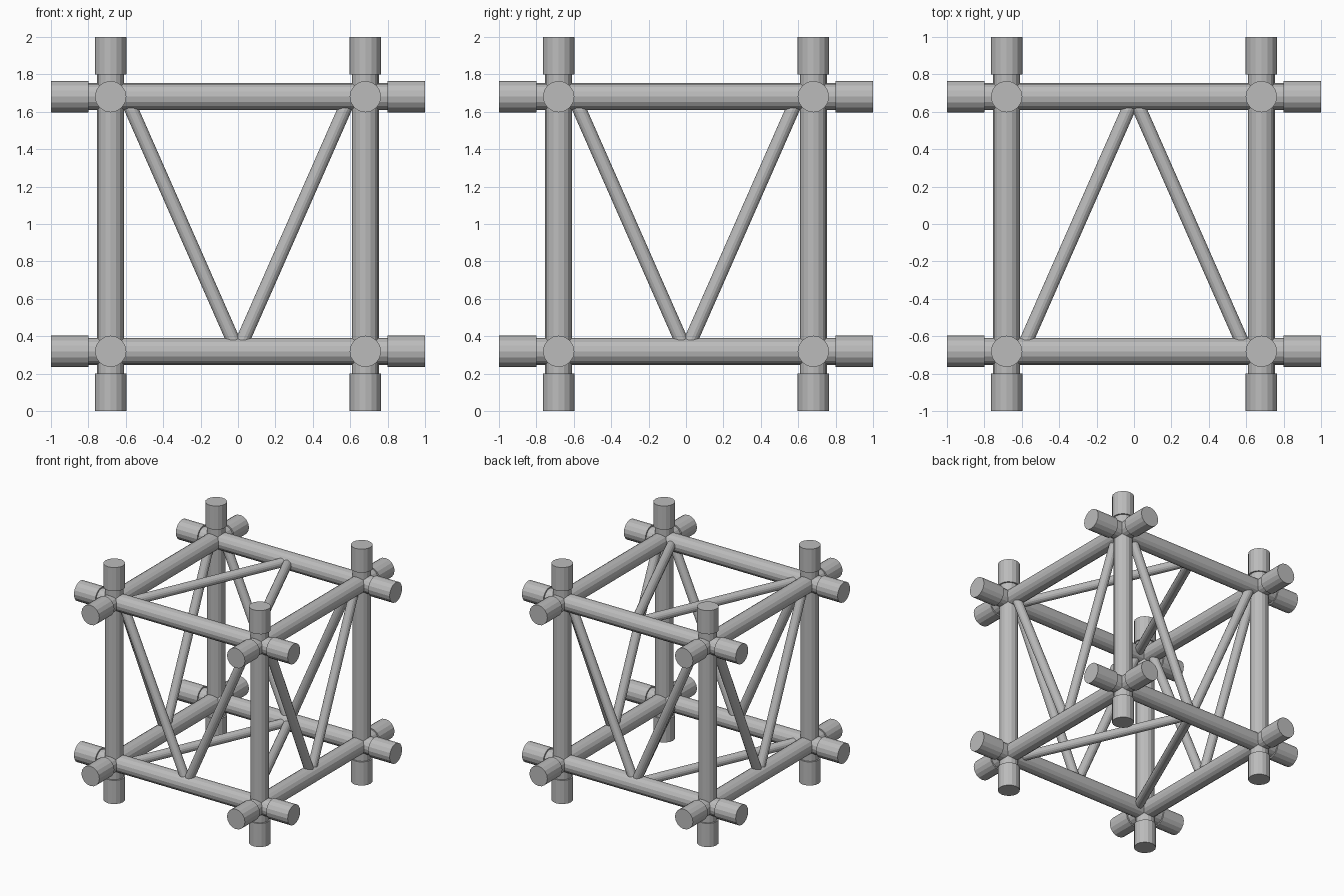
import bpy
import bmesh
from math import pi
from mathutils import Vector, Matrix

cube = bpy.data.objects.get("Cube")
if cube:
    bpy.data.objects.remove(cube, do_unlink=True)

NODE = 0.681      # distance of the chord axes from the centre
STUB = 0.80       # where the end stubs begin
SIDES = 16
CENTRE = Vector((0, 0, 1))

steel = bpy.data.materials.new("grey steel")
steel.use_nodes = True
grey = (0.5, 0.5, 0.5, 1)
steel.diffuse_color = grey
steel.node_tree.nodes["Principled BSDF"].inputs["Base Color"].default_value = grey


def tube(name, start, end, radius):
    """Flat-faced closed tube between two points, relative to the cube centre."""
    a, b = Vector(start), Vector(end)
    axis = b - a
    turn = axis.to_track_quat('Z', 'Y').to_matrix().to_4x4()
    place = Matrix.Translation(CENTRE + (a + b) / 2) @ turn
    bm = bmesh.new()
    bmesh.ops.create_cone(bm, cap_ends=True, segments=SIDES, radius1=radius,
                          radius2=radius, depth=axis.length, matrix=place)
    mesh = bpy.data.meshes.new(name)
    bm.to_mesh(mesh)
    bm.free()
    mesh.materials.append(steel)
    bpy.context.collection.objects.link(bpy.data.objects.new(name, mesh))


def point(axis, along, u, v):
    """Point with the given coordinate on one axis and u, v on the other two."""
    p = [u, v]
    p.insert(axis, along)
    return p


# Twelve chords, each with a thicker stub at both ends
for axis, label in enumerate(("cross", "depth", "upright")):
    for u in (-NODE, NODE):
        for v in (-NODE, NODE):
            tube(label + "_chord", point(axis, -STUB, u, v),
                 point(axis, STUB, u, v), 0.072)
            for s in (-1, 1):
                tube(label + "_stub", point(axis, s * STUB, u, v),
                     point(axis, s, u, v), 0.084)

# Pairs of thin diagonal braces meeting mid-chord on all six faces
FOOT = 0.6
for side in (-NODE, NODE):
    for s in (-FOOT, FOOT):
        tube("front_back_brace", (s, side, NODE), (0, side, -NODE), 0.037)
        tube("side_brace", (side, s, NODE), (side, 0, -NODE), 0.037)
        tube("top_bottom_brace", (s, -NODE, side), (0, NODE, side), 0.037)
